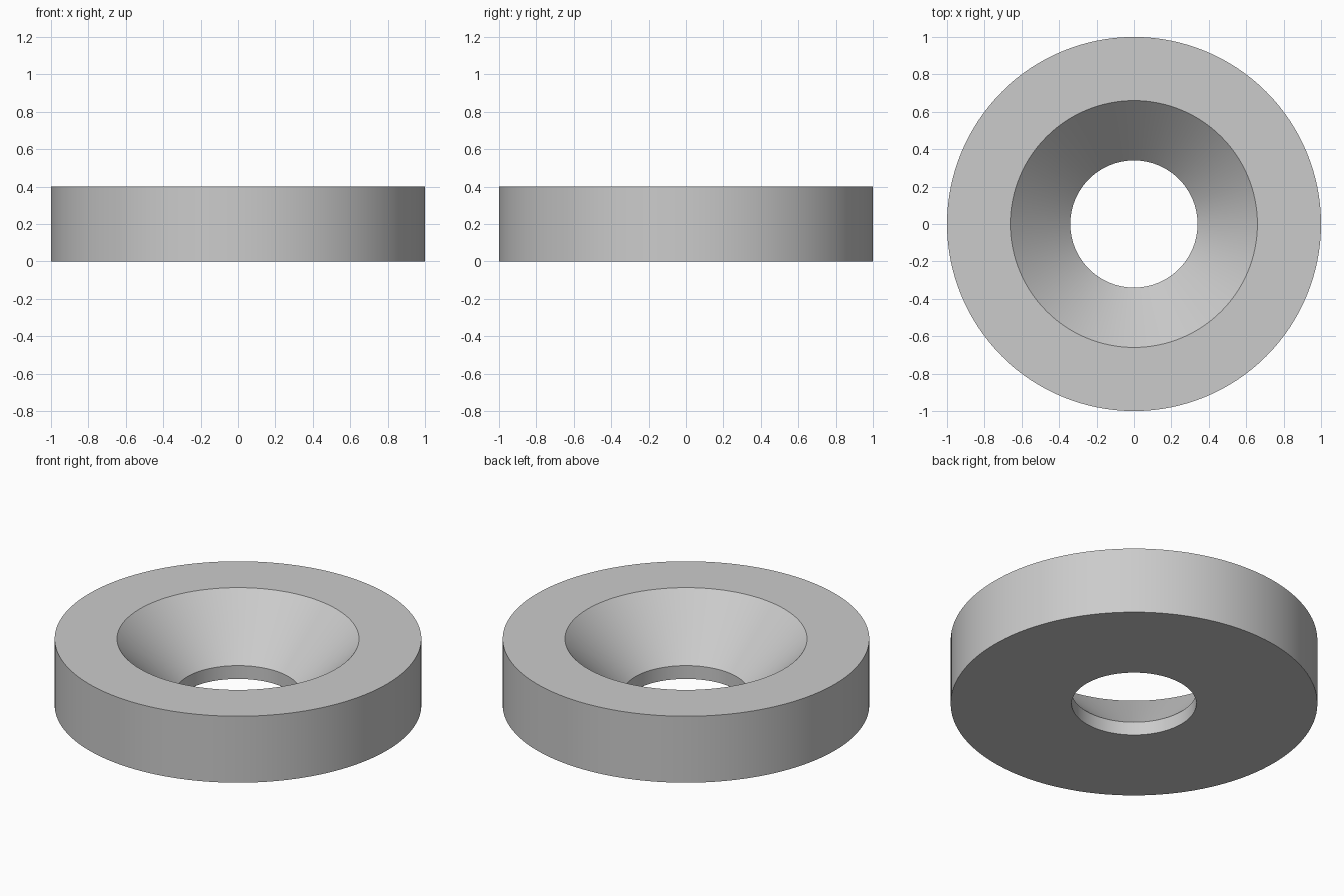
import bpy
import bmesh
import math

cube = bpy.data.objects.get("Cube")
if cube:
    bpy.data.objects.remove(cube, do_unlink=True)

OUTER, SINK, BORE = 1.0, 0.66, 0.34
HEIGHT, LIP = 0.4, 0.08
SEGMENTS = 128

# Plain grey material
grey = bpy.data.materials.new("plain grey")
grey.use_nodes = True
colour = (0.6, 0.6, 0.6, 1)
grey.diffuse_color = colour
grey.node_tree.nodes["Principled BSDF"].inputs["Base Color"].default_value = colour

# Closed cross-section: straight bore, 45 degree countersink, flat top, outer wall
profile = [(BORE, 0), (OUTER, 0), (OUTER, HEIGHT), (SINK, HEIGHT), (BORE, LIP)]

# Revolve the section into a countersunk washer
bm = bmesh.new()
verts = [bm.verts.new((r, 0, z)) for r, z in profile]
edges = [bm.edges.new((verts[i - 1], v)) for i, v in enumerate(verts)]
bmesh.ops.spin(bm, geom=verts + edges, cent=(0, 0, 0), axis=(0, 0, 1),
               angle=math.tau, steps=SEGMENTS, use_merge=True)
bmesh.ops.remove_doubles(bm, verts=bm.verts, dist=0.0001)
bmesh.ops.recalc_face_normals(bm, faces=bm.faces)
mesh = bpy.data.meshes.new("countersunk_washer")
bm.to_mesh(mesh)
bm.free()
mesh.materials.append(grey)

washer = bpy.data.objects.new("countersunk_washer", mesh)
bpy.context.collection.objects.link(washer)

# Smooth round walls with crisp rims
bpy.ops.object.select_all(action="DESELECT")
washer.select_set(True)
bpy.context.view_layer.objects.active = washer
bpy.ops.object.shade_smooth_by_angle(angle=math.radians(30))
